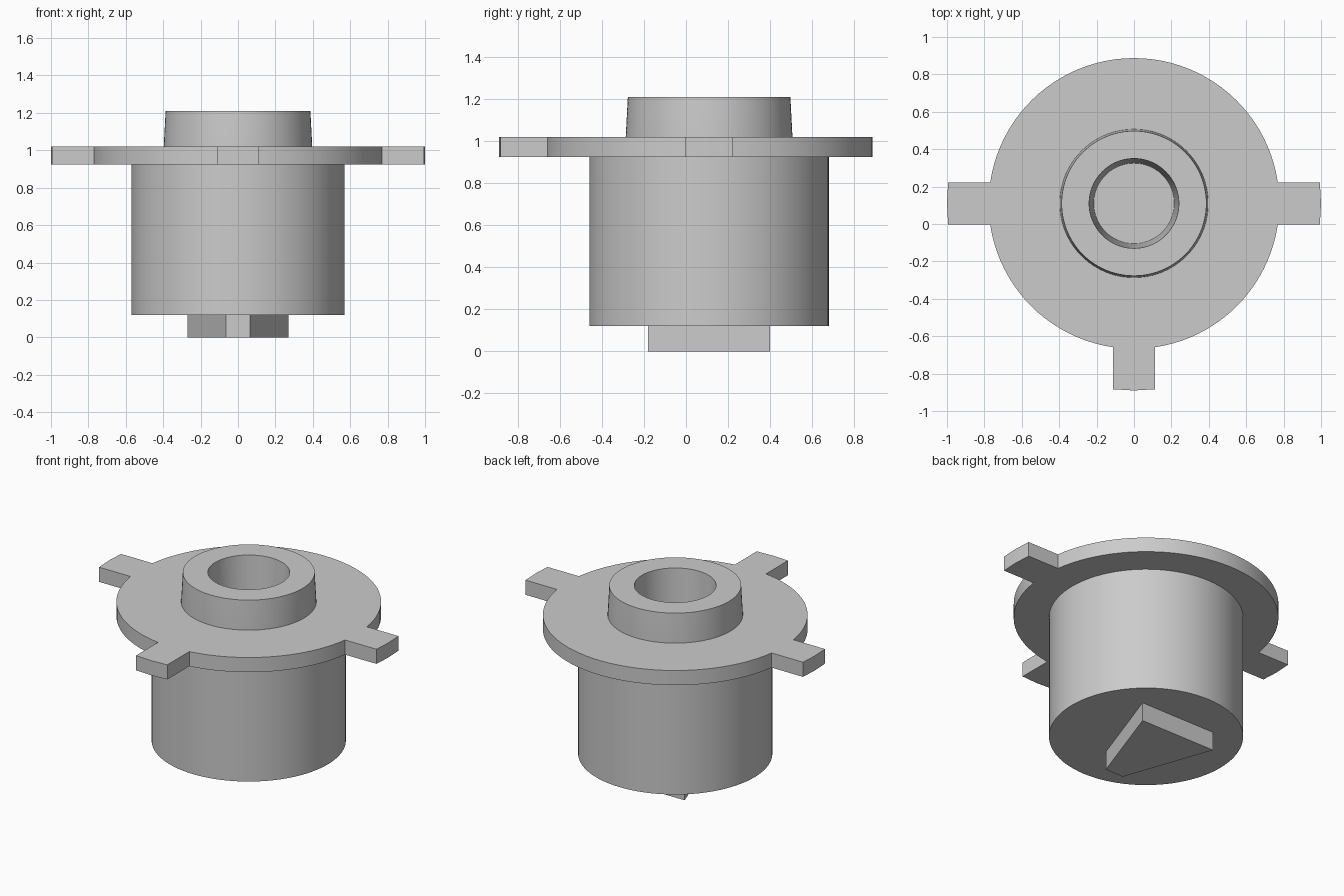
import bpy
import bmesh
from math import asin, cos, pi, radians, sin

cube = bpy.data.objects.get("Cube")
if cube:
    bpy.data.objects.remove(cube, do_unlink=True)

CENTRE_Y = 0.11
SEGMENTS = 96


def finish(name, bm, y=0.0):
    """Turn a bmesh into a named object with sharp edges kept."""
    bmesh.ops.recalc_face_normals(bm, faces=bm.faces)
    mesh = bpy.data.meshes.new(name)
    bm.to_mesh(mesh)
    bm.free()
    obj = bpy.data.objects.new(name, mesh)
    bpy.context.collection.objects.link(obj)
    obj.location.y = y
    bpy.ops.object.select_all(action="DESELECT")
    obj.select_set(True)
    bpy.context.view_layer.objects.active = obj
    bpy.ops.object.shade_smooth_by_angle(angle=radians(30))
    return obj


def bridge(bm, a, b):
    """Join two equal closed rings of vertices with quads."""
    for i in range(len(a)):
        j = (i + 1) % len(a)
        bm.faces.new((a[i], a[j], b[j], b[i]))


def ring(bm, polar, z):
    return [bm.verts.new((r * cos(a), r * sin(a), z)) for a, r in polar]


# Round body and collar with a blind, tapered bore
profile = [(0.57, 0.12), (0.57, 0.95), (0.397, 0.95), (0.397, 1.02),
           (0.387, 1.21), (0.24, 1.21), (0.215, 0.7)]
angles = [2 * pi * i / SEGMENTS for i in range(SEGMENTS)]
bm = bmesh.new()
rings = [ring(bm, [(a, r) for a in angles], z) for r, z in profile]
for lower, upper in zip(rings, rings[1:]):
    bridge(bm, lower, upper)
bm.faces.new(rings[0])
bm.faces.new(rings[-1])
finish("body_and_collar", bm, CENTRE_Y)

# Flange disc with three lugs, open in the middle for the bore
DISC, TIP, HALF = 0.777, 1.0, 0.112
root, corner = asin(HALF / DISC), asin(HALF / TIP)
lugs = [0, pi, 1.5 * pi]
outline = []
for here, following in zip(lugs, lugs[1:] + [2 * pi]):
    outline += [(here - root, DISC), (here - corner, TIP), (here, TIP),
                (here + corner, TIP)]
    start, end = here + root, following - root
    steps = round((end - start) / (2 * pi) * SEGMENTS)
    outline += [(start + (end - start) * i / steps, DISC) for i in range(steps)]
hole = [(a, 0.33) for a, r in outline]

bm = bmesh.new()
loops = [ring(bm, path, z) for path, z in
         [(outline, 0.925), (outline, 1.02), (hole, 1.02), (hole, 0.925)]]
for a, b in zip(loops, loops[1:] + loops[:1]):
    bridge(bm, a, b)
finish("flange_with_lugs", bm, CENTRE_Y)

# Plain tapered key block under the body
bm = bmesh.new()
corners = [(-0.065, -0.18), (0.065, -0.18), (0.27, 0.4), (-0.27, 0.4)]
low, high = ([bm.verts.new((x, y, z)) for x, y in corners] for z in (0, 0.13))
bm.faces.new(low)
bm.faces.new(high)
bridge(bm, low, high)
finish("bottom_key", bm)
